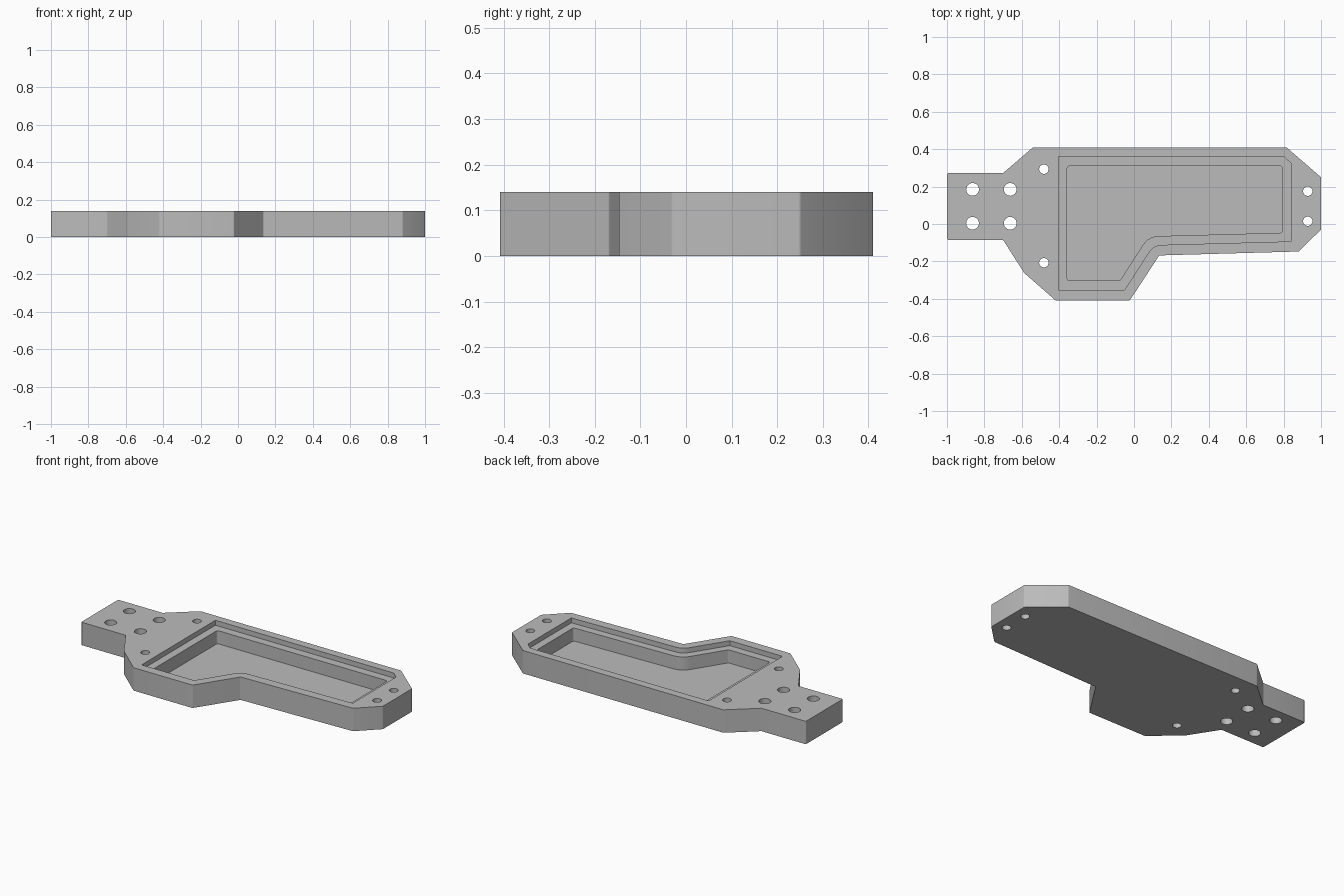
import bpy
import bmesh
import math
from mathutils import Vector

cube = bpy.data.objects.get("Cube")
if cube:
    bpy.data.objects.remove(cube, do_unlink=True)

HEIGHT, LEDGE_Z, FLOOR_Z = 0.14, 0.11, 0.03

grey = bpy.data.materials.new("plain grey")
grey.use_nodes = True
grey.diffuse_color = (0.5, 0.5, 0.5, 1)
grey.node_tree.nodes["Principled BSDF"].inputs["Base Color"].default_value = (0.5, 0.5, 0.5, 1)


def rounded(points, radius, special=None, steps=5):
    """Fillet each corner of a polygon; special maps a corner index to its radius."""
    result = []
    count = len(points)
    for i, point in enumerate(points):
        r = (special or {}).get(i, radius)
        p = Vector(point)
        a = (Vector(points[i - 1]) - p).normalized()
        b = (Vector(points[(i + 1) % count]) - p).normalized()
        half = a.angle(b) / 2
        centre = p + (a + b).normalized() * (r / math.sin(half))
        start = p + a * (r / math.tan(half)) - centre
        end = p + b * (r / math.tan(half)) - centre
        sweep = start.angle_signed(end)
        for s in range(steps + 1):
            t = -sweep * s / steps
            c, n = math.cos(t), math.sin(t)
            result.append(centre + Vector((start.x * c - start.y * n, start.x * n + start.y * c)))
    return result


def prism(name, outline, bottom, top):
    """Extrude a flat outline between two heights."""
    bm = bmesh.new()
    face = bm.faces.new([bm.verts.new((x, y, bottom)) for x, y in outline])
    extruded = bmesh.ops.extrude_face_region(bm, geom=[face])["geom"]
    verts = [g for g in extruded if isinstance(g, bmesh.types.BMVert)]
    bmesh.ops.translate(bm, verts=verts, vec=(0, 0, top - bottom))
    bmesh.ops.recalc_face_normals(bm, faces=bm.faces)
    mesh = bpy.data.meshes.new(name)
    bm.to_mesh(mesh)
    bm.free()
    mesh.materials.append(grey)
    obj = bpy.data.objects.new(name, mesh)
    bpy.context.collection.objects.link(obj)
    return obj


def circle(x, y, radius, sides=32):
    return [(x + radius * math.cos(math.tau * i / sides),
             y + radius * math.sin(math.tau * i / sides)) for i in range(sides)]


# Outer plate with the mounting tab on its right end
plate_outline = [(-1, 0.272), (-0.7, 0.272), (-0.54, 0.41), (0.815, 0.41), (1, 0.25),
                 (1, -0.03), (0.88, -0.147), (0.135, -0.168), (-0.022, -0.408),
                 (-0.42, -0.408), (-0.587, -0.262), (-0.7, -0.085), (-1, -0.085)]
plate = prism("housing_plate", rounded(plate_outline, 0.008, steps=3), 0, HEIGHT)

# Shallow ledge recess and the deep pocket inside it
ledge_outline = [(-0.405, 0.36), (0.8, 0.36), (0.84, 0.325), (0.84, -0.093),
                 (0.104, -0.113), (-0.05, -0.352), (-0.405, -0.352)]
pocket_outline = [(-0.357, 0.31), (0.793, 0.31), (0.793, -0.047),
                  (0.077, -0.066), (-0.075, -0.303), (-0.357, -0.303)]
cutters = [
    prism("ledge_cutter", rounded(ledge_outline, 0.004, {4: 0.08}), LEDGE_Z, HEIGHT + 0.1),
    prism("pocket_cutter", rounded(pocket_outline, 0.012, {3: 0.1}), FLOOR_Z, HEIGHT + 0.2),
]

# Four tab holes, two neck holes and two holes at the far end
holes = [(x, y, 0.034) for x in (-0.863, -0.662) for y in (0.185, 0.004)]
holes += [(-0.482, y, 0.025) for y in (0.293, -0.207)]
holes += [(0.929, y, 0.025) for y in (0.175, 0.015)]
cutters += [prism("hole_cutter", circle(*hole), -0.1, HEIGHT + 0.1) for hole in holes]

# Cut every recess and hole, then discard the cutters
bpy.ops.object.select_all(action="DESELECT")
bpy.context.view_layer.objects.active = plate
plate.select_set(True)
for cutter in cutters:
    cutter.hide_render = True
    cut = plate.modifiers.new("cut", "BOOLEAN")
    cut.operation = "DIFFERENCE"
    cut.solver = "EXACT"
    cut.object = cutter
    bpy.ops.object.modifier_apply(modifier=cut.name)
    bpy.data.objects.remove(cutter, do_unlink=True)

bpy.ops.object.shade_smooth_by_angle(angle=math.radians(25))
